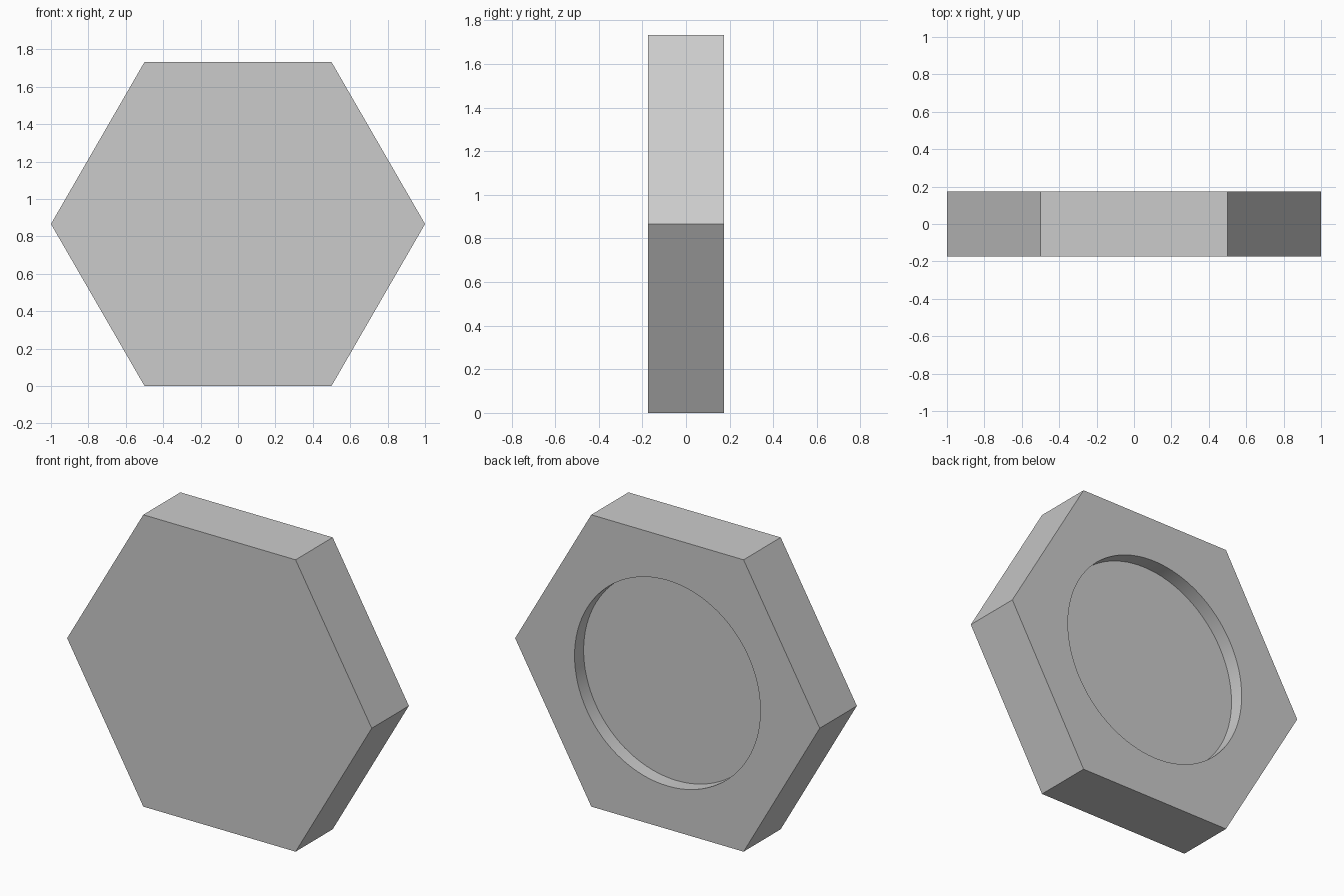
import bpy, bmesh, math

if "Cube" in bpy.data.objects:
    bpy.data.objects.remove(bpy.data.objects["Cube"])

SIDES, ARC = 6, 16            # hexagon sides, circle segments per side
HALF = 0.174                  # half thickness
RECESS_R, RECESS_D = 0.61, 0.085
CZ = math.sqrt(3) / 2         # centre height, so a flat rests on z = 0

bm = bmesh.new()


def ring(count, radius, y):
    return [bm.verts.new((radius * math.cos(2 * math.pi * i / count), y,
                          CZ + radius * math.sin(2 * math.pi * i / count)))
            for i in range(count)]


def wall(a, b):
    n = len(a)
    for i in range(n):
        j = (i + 1) % n
        bm.faces.new((a[i], a[j], b[j], b[i]))


# Hexagonal body with a solid front face
front = ring(SIDES, 1, -HALF)
back = ring(SIDES, 1, HALF)
bm.faces.new(front)
wall(front, back)

# Round recess in the back
n = SIDES * ARC
rim = ring(n, RECESS_R, HALF)
floor = ring(n, RECESS_R, HALF - RECESS_D)
wall(rim, floor)
bm.faces.new(floor)

# Flat back border, one face per hexagon side
for s in range(SIDES):
    arc = [rim[(s * ARC + k) % n] for k in range(ARC + 1)]
    bm.faces.new([back[s], back[(s + 1) % SIDES]] + arc[::-1])

bmesh.ops.recalc_face_normals(bm, faces=bm.faces)
mesh = bpy.data.meshes.new("hexagonal_tile")
bm.to_mesh(mesh)
bm.free()

tile = bpy.data.objects.new("hexagonal_tile", mesh)
bpy.context.collection.objects.link(tile)
bpy.context.view_layer.objects.active = tile
tile.select_set(True)
bpy.ops.object.shade_smooth_by_angle(angle=math.radians(30))
